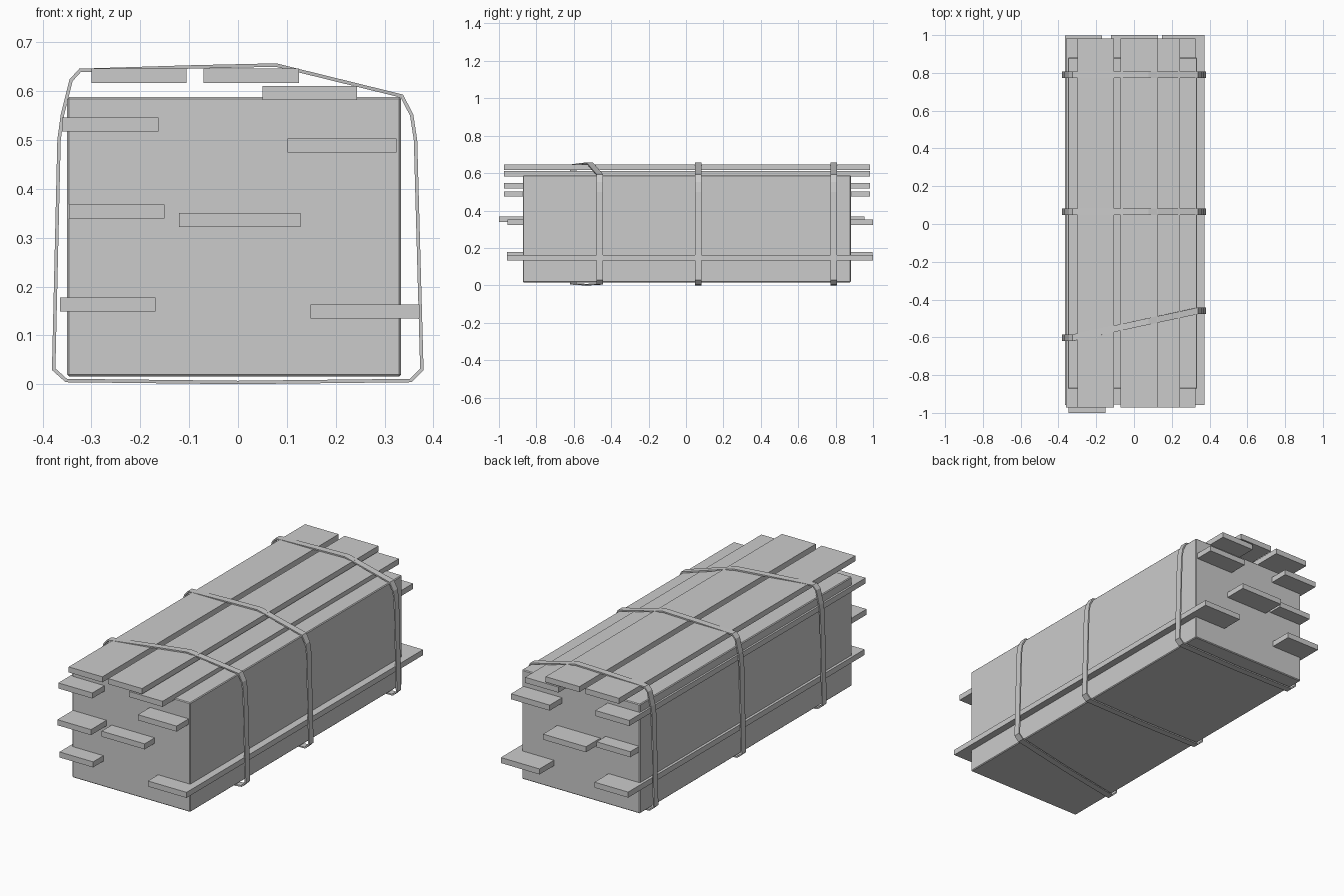
import bpy, bmesh
from mathutils import Vector

if "Cube" in bpy.data.objects:
    bpy.data.objects.remove(bpy.data.objects["Cube"])


def finish(name, bm):
    bmesh.ops.recalc_face_normals(bm, faces=bm.faces)
    mesh = bpy.data.meshes.new(name)
    bm.to_mesh(mesh)
    bm.free()
    obj = bpy.data.objects.new(name, mesh)
    bpy.context.collection.objects.link(obj)
    return obj


def box(name, x, y, z, bevel=0.0):
    bm = bmesh.new()
    bmesh.ops.create_cube(bm, size=1)
    for v in bm.verts:
        v.co = [(a + b) / 2 + c * (b - a) for c, (a, b) in zip(v.co, (x, y, z))]
    if bevel:
        bmesh.ops.bevel(bm, geom=bm.edges[:], offset=bevel, segments=1,
                        affect='EDGES', profile=0.5)
    return finish(name, bm)


# Main timber stack
box("stack_block", (-0.35, 0.334), (-0.872, 0.881), (0.016, 0.588), 0.004)

# Loose planks: x range, y range, bottom height
PLANKS = [
    (-0.300, -0.105, -0.972, 0.983, 0.617),
    (-0.071, 0.125, -0.972, 0.983, 0.617),
    (0.050, 0.244, -0.972, 0.983, 0.582),
    (-0.360, -0.163, -0.972, 0.983, 0.517),
    (0.101, 0.325, -0.972, 0.983, 0.474),
    (-0.346, -0.151, -1.000, 0.955, 0.339),
    (-0.121, 0.128, -0.955, 1.000, 0.322),
    (-0.364, -0.169, -0.957, 0.998, 0.149),
    (0.148, 0.372, -0.957, 1.000, 0.134),
]
for i, (x0, x1, y0, y1, z) in enumerate(PLANKS, 1):
    box(f"plank_{i}", (x0, x1), (y0, y1), (z, z + 0.029))

# Strap outline (outer side), counter-clockwise seen from the front
OUTLINE = [Vector(p) for p in (
    (-0.353, 0.004), (0.0, 0.0), (0.355, 0.004), (0.380, 0.029), (0.367, 0.500),
    (0.359, 0.552), (0.338, 0.593), (0.078, 0.657), (-0.100, 0.653),
    (-0.325, 0.646), (-0.345, 0.624), (-0.363, 0.552), (-0.370, 0.500),
    (-0.381, 0.029))]


def inset(points, d):
    """Mitred inward offset of a closed outline."""
    out = []
    for i, p in enumerate(points):
        a = (p - points[i - 1]).normalized()
        b = (points[(i + 1) % len(points)] - p).normalized()
        na, nb = Vector((-a.y, a.x)), Vector((-b.y, b.x))
        out.append(p + (na + nb) * d / (1 + na.dot(nb)))
    return out


def strap(name, y_left, y_right, width=0.035, thick=0.007):
    bm = bmesh.new()
    rings = []
    for outer, inner in zip(OUTLINE, inset(OUTLINE, thick)):
        # Slanted straps only drift across the top and the bottom
        t = min(max((outer.x + 0.325) / 0.66, 0), 1)
        y = y_left + t * (y_right - y_left)
        rings.append([bm.verts.new((p.x, y + s * width / 2, p.y))
                      for p, s in ((outer, -1), (outer, 1), (inner, 1), (inner, -1))])
    for i, ring in enumerate(rings):
        prev = rings[i - 1]
        for k in range(4):
            n = (k + 1) % 4
            bm.faces.new((prev[k], prev[n], ring[n], ring[k]))
    return finish(name, bm)


# Three binding straps, the front one slipped askew
strap("strap_back", 0.79, 0.79)
strap("strap_middle", 0.065, 0.065)
strap("strap_front", -0.602, -0.46)
